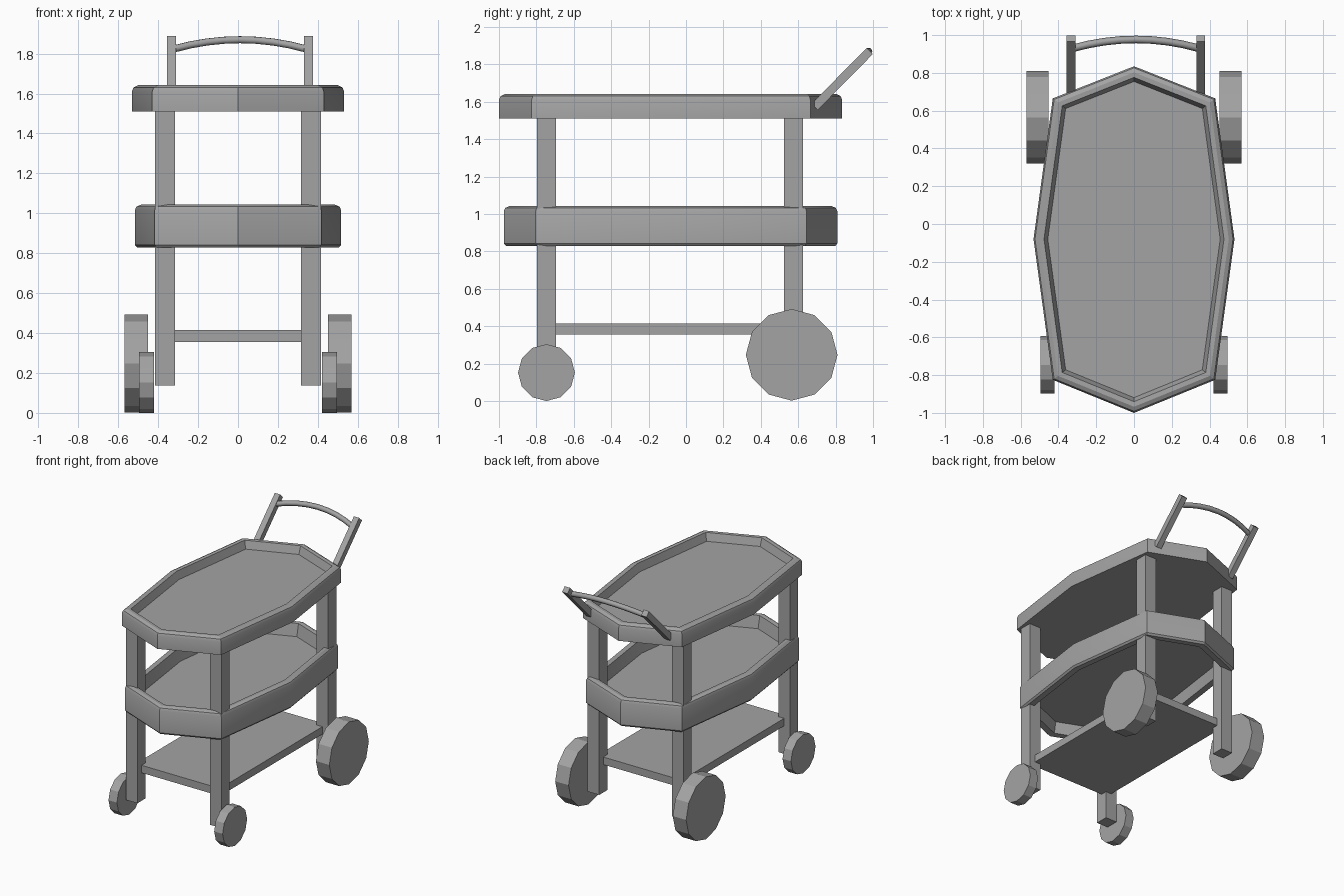
import bpy, bmesh, math
from mathutils import Vector

cube = bpy.data.objects.get("Cube")
if cube:
    bpy.data.objects.remove(cube, do_unlink=True)

grey = bpy.data.materials.new("plain grey")
grey.use_nodes = True
COLOUR = (0.37, 0.37, 0.37, 1)
grey.diffuse_color = COLOUR
grey.node_tree.nodes["Principled BSDF"].inputs["Base Color"].default_value = COLOUR


def add_object(name, bm, smooth=False):
    bmesh.ops.recalc_face_normals(bm, faces=bm.faces)
    mesh = bpy.data.meshes.new(name)
    bm.to_mesh(mesh)
    bm.free()
    mesh.materials.append(grey)
    obj = bpy.data.objects.new(name, mesh)
    bpy.context.collection.objects.link(obj)
    if smooth:
        bpy.ops.object.select_all(action='DESELECT')
        obj.select_set(True)
        bpy.context.view_layer.objects.active = obj
        bpy.ops.object.shade_smooth_by_angle(angle=math.radians(25))
    return obj


def box(name, low, high):
    bm = bmesh.new()
    bmesh.ops.create_cube(bm, size=1)
    low, high = Vector(low), Vector(high)
    for v in bm.verts:
        v.co = (low + high) / 2 + v.co * (high - low)
    return add_object(name, bm)


def rod(name, start, end, radius, sides, turn=0):
    start, end = Vector(start), Vector(end)
    axis = end - start
    bm = bmesh.new()
    bmesh.ops.create_cone(bm, cap_ends=True, segments=sides, radius1=radius,
                          radius2=radius, depth=axis.length)
    spin = axis.to_track_quat('Z', 'Y').to_matrix()
    for v in bm.verts:
        c, s = math.cos(turn), math.sin(turn)
        p = Vector((v.co.x * c - v.co.y * s, v.co.x * s + v.co.y * c, v.co.z))
        v.co = (start + end) / 2 + spin @ p
    return add_object(name, bm)


# Eight-sided tray outline, mirrored across x
half = [(0, 0.835), (0.43, 0.665), (0.532, -0.08), (0.43, -0.825), (0, -1.0)]
outline = [Vector(p) for p in half] + [Vector((-x, y)) for x, y in half[-2:0:-1]]


def inset_outline(amount, scale):
    centre = Vector((0, -0.08))
    points = [centre + (p - centre) * scale for p in outline]
    result = []
    for i, p in enumerate(points):
        a = (p - points[i - 1]).normalized()
        b = (points[(i + 1) % len(points)] - p).normalized()
        inward = Vector((a.y, -a.x))
        n = (inward + Vector((b.y, -b.x))).normalized()
        result.append(p + n * amount / n.dot(inward))
    return result


def tray(name, profile, scale):
    bm = bmesh.new()
    rings = [[bm.verts.new((p.x, p.y, z)) for p in inset_outline(d, scale)]
             for d, z in profile]
    for low, high in zip(rings, rings[1:]):
        for i in range(len(low)):
            j = (i + 1) % len(low)
            bm.faces.new((low[i], low[j], high[j], high[i]))
    bm.faces.new(rings[0])
    bm.faces.new(rings[-1])
    return add_object(name, bm, smooth=True)


# Shallow upper tray and deeper lower tray with a recessed underside
tray("upper_tray", [(0, 1.51), (0, 1.61), (0.008, 1.63), (0.03, 1.642),
                    (0.055, 1.64), (0.075, 1.58)], 1)
tray("lower_tray", [(0.075, 0.92), (0.06, 0.83), (0.012, 0.828), (0, 0.842),
                    (0, 1.015), (0.008, 1.033), (0.03, 1.043),
                    (0.055, 1.04), (0.075, 0.945)], 0.972)

# Bottom shelf
box("bottom_shelf", (-0.365, -0.745, 0.356), (0.365, 0.575, 0.415))

for side, s in (("left", 1), ("right", -1)):
    # Legs
    for place, y in (("front", -0.746), ("back", 0.575)):
        xs = sorted((s * 0.315, s * 0.415))
        box(f"{place}_{side}_leg", (xs[0], y - 0.051, 0.137), (xs[1], y + 0.051, 1.55))
    # Wheels
    rod(f"front_{side}_wheel", (s * 0.422, -0.746, 0.152), (s * 0.495, -0.746, 0.152), 0.152, 12)
    rod(f"back_{side}_wheel", (s * 0.452, 0.565, 0.247), (s * 0.568, 0.565, 0.247), 0.245, 12)
    # Handle arms
    x = s * 0.343 + 0.01
    rod(f"{side}_handle_arm", (x, 0.688, 1.573), (x, 0.982, 1.871),
        0.033, 4, math.pi / 4)

# Arched grip between the handle arms
curve = bpy.data.curves.new("handle_grip", 'CURVE')
curve.dimensions = '3D'
curve.bevel_depth = 0.02
curve.bevel_resolution = 1
curve.use_fill_caps = True
spline = curve.splines.new('POLY')
STEPS = 8
spline.points.add(STEPS)
for i, point in enumerate(spline.points):
    t = 2 * i / STEPS - 1
    rise = 0.047 * (1 - t * t)
    point.co = (0.335 * t + 0.01, 0.93 + rise, 1.823 + rise, 1)
curve.materials.append(grey)
grip = bpy.data.objects.new("handle_grip", curve)
bpy.context.collection.objects.link(grip)
